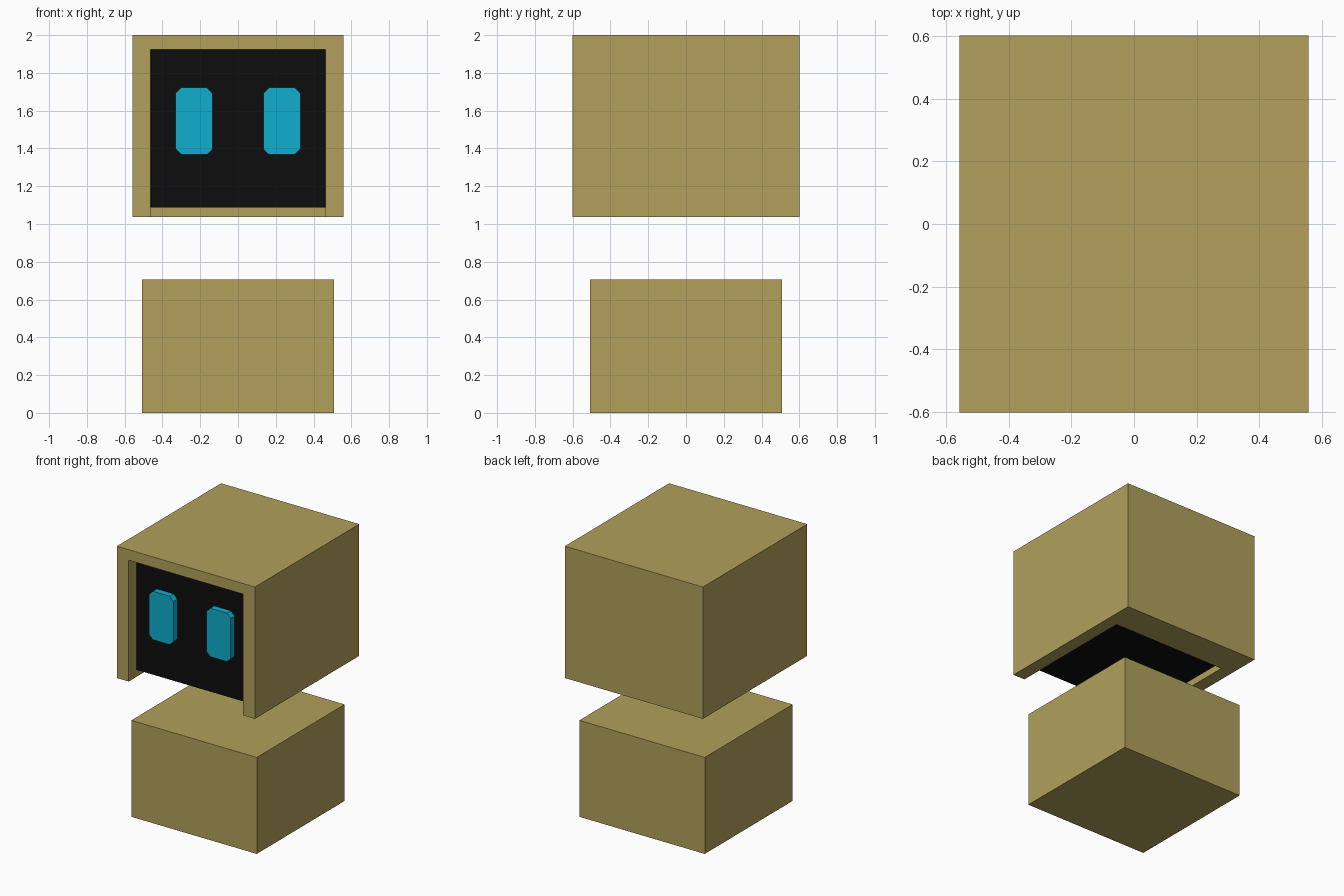
import bpy, bmesh

if "Cube" in bpy.data.objects:
    bpy.data.objects.remove(bpy.data.objects["Cube"])


def material(name, rgb):
    m = bpy.data.materials.new(name)
    m.diffuse_color = (*rgb, 1)
    m.use_nodes = True
    m.node_tree.nodes["Principled BSDF"].inputs["Base Color"].default_value = m.diffuse_color
    return m


TAN = material("tan", (0.44, 0.352, 0.105))
BLACK = material("black", (0.004, 0.004, 0.004))
CYAN = material("cyan", (0.005, 0.418, 0.61))


def box(name, lo, hi, mat=None):
    """Axis-aligned box between two opposite corners."""
    bpy.ops.mesh.primitive_cube_add(size=1, location=[(a + b) / 2 for a, b in zip(lo, hi)])
    ob = bpy.context.object
    ob.name = name
    ob.scale = [b - a for a, b in zip(lo, hi)]
    bpy.ops.object.transform_apply(location=False, rotation=False, scale=True)
    if mat:
        ob.data.materials.append(mat)
    return ob


# Body block
box("body", (-0.507, -0.507, 0), (0.507, 0.507, 0.705), TAN)

# Head shell, hollowed out through the front and the bottom
head = box("head_shell", (-0.558, -0.602, 1.037), (0.558, 0.602, 2), TAN)
cutter = box("head_cutter", (-0.462, -0.8, 0.8), (0.462, 0.367, 1.923), TAN)
cutter.hide_render = True
cutter.hide_set(True)
cut = head.modifiers.new("hollow", 'BOOLEAN')
cut.operation = 'DIFFERENCE'
cut.solver = 'EXACT'
cut.object = cutter

# Dark face block filling the hollow
box("face_block", (-0.462, -0.51, 1.087), (0.462, 0.367, 1.923), BLACK)


def eye(name, side):
    """Rectangular plate with chamfered corners."""
    ob = box(name, (side * 0.232 - 0.098, -0.555, 1.368),
             (side * 0.232 + 0.098, -0.505, 1.722), CYAN)
    bm = bmesh.new()
    bm.from_mesh(ob.data)
    # only the edges running front to back are chamfered
    edges = [e for e in bm.edges
             if abs(e.verts[0].co.y - e.verts[1].co.y) > 0.01]
    bmesh.ops.bevel(bm, geom=edges, offset=0.03, segments=1, affect='EDGES')
    bm.to_mesh(ob.data)
    bm.free()


# Eyes
eye("left_eye", -1)
eye("right_eye", 1)
